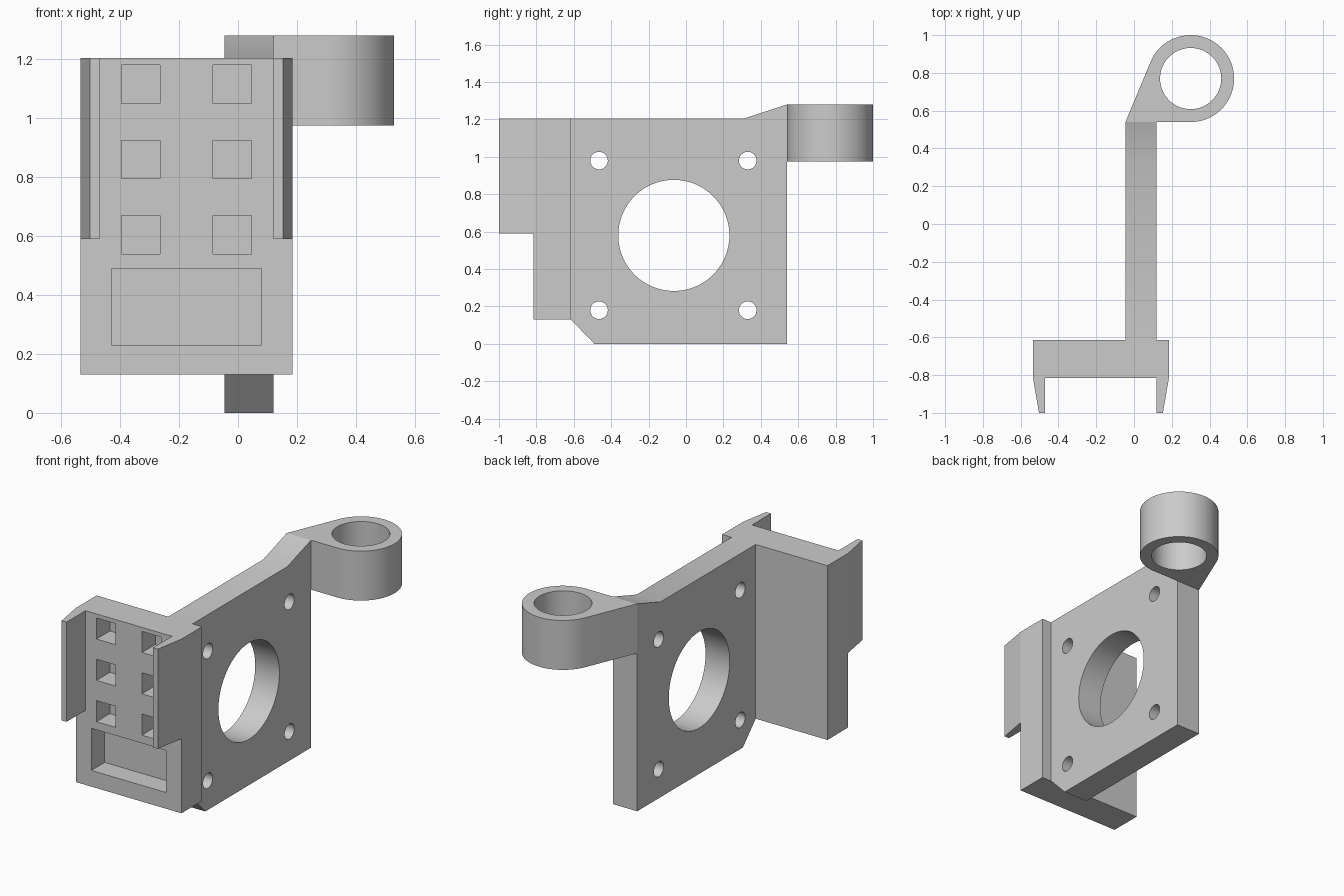
import bpy, bmesh, math
from mathutils import Vector

cube = bpy.data.objects.get("Cube")
if cube:
    bpy.data.objects.remove(cube)

grey = bpy.data.materials.new("plain grey")
grey.use_nodes = True
colour = (0.6, 0.6, 0.6, 1)
grey.diffuse_color = colour
grey.node_tree.nodes["Principled BSDF"].inputs["Base Color"].default_value = colour


def prism(bm, outline, axis, low, high):
    """Extrude a 2D outline along an axis: 'x' takes (y, z), 'y' (x, z), 'z' (x, y)."""
    i = "xyz".index(axis)

    def place(p, d):
        c = list(p)
        c.insert(i, d)
        return Vector(c)
    face = bm.faces.new([bm.verts.new(place(p, low)) for p in outline])
    ext = bmesh.ops.extrude_face_region(bm, geom=[face])
    moved = [v for v in ext["geom"] if isinstance(v, bmesh.types.BMVert)]
    shift = Vector((0, 0, 0))
    shift[i] = high - low
    bmesh.ops.translate(bm, verts=moved, vec=shift)


def rect(a0, a1, b0, b1):
    return [(a0, b0), (a1, b0), (a1, b1), (a0, b1)]


def arc(cx, cy, r, start=0, end=360, steps=64):
    n = steps if end - start == 360 else steps + 1
    angles = [math.radians(start + (end - start) * k / steps) for k in range(n)]
    return [(cx + r * math.cos(a), cy + r * math.sin(a)) for a in angles]


def make(name, prisms):
    bm = bmesh.new()
    for p in prisms:
        prism(bm, *p)
    bmesh.ops.recalc_face_normals(bm, faces=bm.faces)
    mesh = bpy.data.meshes.new(name)
    bm.to_mesh(mesh)
    bm.free()
    mesh.materials.append(grey)
    obj = bpy.data.objects.new(name, mesh)
    bpy.context.collection.objects.link(obj)
    return obj


def finish(obj, cuts=()):
    """Cut the openings, then shade round walls smooth and keep edges sharp."""
    bpy.ops.object.select_all(action="DESELECT")
    bpy.context.view_layer.objects.active = obj
    obj.select_set(True)
    if cuts:
        cutter = make("cutter", cuts)
        cutter.hide_render = True
        mod = obj.modifiers.new("openings", "BOOLEAN")
        mod.operation = "DIFFERENCE"
        mod.solver = "EXACT"
        mod.object = cutter
        bpy.ops.object.modifier_apply(modifier=mod.name)
        bpy.data.objects.remove(cutter)
    bpy.ops.object.shade_smooth_by_angle(angle=math.radians(30))


# Upright motor plate with a large bore and four screw holes
X0, X1 = -0.045, 0.12
side = [(-0.615, 0.13), (-0.49, 0), (0.54, 0), (0.54, 1.28), (0.31, 1.205), (-0.615, 1.205)]
holes = [arc(-0.065, 0.58, 0.297, steps=96)]
holes += [arc(y, z, 0.047, steps=32) for y in (-0.465, 0.33) for z in (0.18, 0.98)]
finish(make("motor_plate", [(side, "x", X0, X1)]),
       [(h, "x", X0 - 0.1, X1 + 0.1) for h in holes])

# Front block with six square pockets and one wide pocket
L, R, FRONT = -0.535, 0.185, -0.815
pockets = [rect(x, x + 0.13, z, z + 0.13) for x in (-0.395, -0.085) for z in (0.54, 0.795, 1.05)]
pockets.append(rect(-0.43, 0.08, 0.23, 0.49))
finish(make("front_block", [(rect(L, R, 0.13, 1.205), "y", FRONT, -0.615)]),
       [(p, "y", FRONT - 0.1, FRONT + 0.13) for p in pockets])

# Tapered guide rails on both sides of the block
middle = (L + R) / 2
for name, s in (("left_rail", 1), ("right_rail", -1)):
    rail = [(0.36, FRONT), (0.328, -1), (0.295, -1), (0.295, FRONT)]
    finish(make(name, [([(middle + s * x, y) for x, y in rail], "z", 0.59, 1.205)]))

# Ring on a tapering arm at the back
cx, cy, r = 0.3, 0.77, 0.23
tangent = 90 + 2 * math.degrees(math.atan2(r, cx - X0))
outline = [(X0, cy - r)] + arc(cx, cy, r, -90, tangent)
finish(make("rod_ring", [(outline, "z", 0.975, 1.28)]),
       [(arc(cx, cy, 0.162), "z", 0.8, 1.5)])
